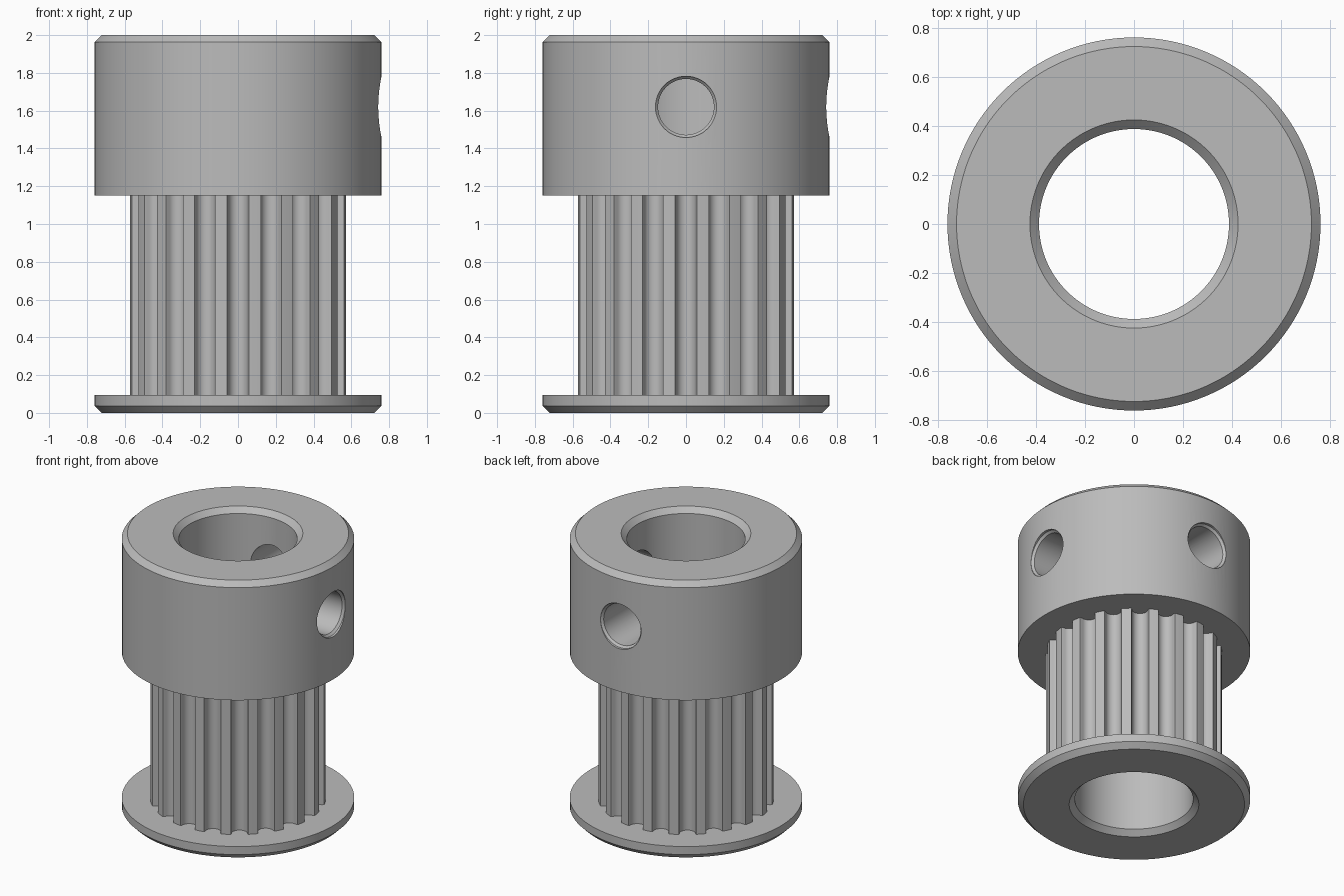
import bpy, bmesh, math
from mathutils import Matrix

cube = bpy.data.objects.get("Cube")
if cube:
    bpy.data.objects.remove(cube, do_unlink=True)

metal = bpy.data.materials.new("plain grey metal")
metal.use_nodes = True
GREY = (0.5, 0.5, 0.5, 1)
metal.diffuse_color = GREY
metal.node_tree.nodes["Principled BSDF"].inputs["Base Color"].default_value = GREY


def make_object(name, bm):
    bmesh.ops.remove_doubles(bm, verts=bm.verts, dist=1e-5)
    bmesh.ops.recalc_face_normals(bm, faces=bm.faces)
    mesh = bpy.data.meshes.new(name)
    bm.to_mesh(mesh)
    bm.free()
    mesh.materials.append(metal)
    obj = bpy.data.objects.new(name, mesh)
    bpy.context.collection.objects.link(obj)
    return obj


def lathe(name, profile, segments):
    """Turn a closed (radius, height) profile around z."""
    bm = bmesh.new()
    rings = []
    for i in range(segments):
        a = math.tau * i / segments
        rings.append([bm.verts.new((r * math.cos(a), r * math.sin(a), z)) for r, z in profile])
    n = len(profile)
    for i in range(segments):
        a, b = rings[i], rings[(i + 1) % segments]
        for j in range(n):
            k = (j + 1) % n
            if profile[j][0] or profile[k][0]:
                bm.faces.new((a[j], b[j], b[k], a[k]))
    return make_object(name, bm)


def smooth(obj):
    bpy.ops.object.select_all(action='DESELECT')
    obj.select_set(True)
    bpy.context.view_layer.objects.active = obj
    bpy.ops.object.shade_smooth_by_angle(angle=math.radians(30))


R, BORE, CORE = 0.76, 0.387, 0.48
CH = 0.037                       # chamfer size
FLANGE_TOP, HUB_BOTTOM = 0.095, 1.15

# Body: flange, core and hub turned in one piece around the bore
body = lathe("pulley_body", [
    (BORE, CH), (BORE + CH, 0), (R - CH, 0), (R, CH), (R, FLANGE_TOP),
    (CORE, FLANGE_TOP), (CORE, HUB_BOTTOM), (R, HUB_BOTTOM),
    (R, 2 - CH), (R - CH, 2), (BORE + CH, 2), (BORE, 2 - CH)], 128)

# Two set screw holes, through the left and back of the hub
for angle in (0, math.pi / 2):
    cutter = lathe("screw_hole_cutter", [
        (0, 0.2), (0.148, 0.2), (0.148, 0.727), (0.162, 0.742), (0.162, 0.9), (0, 0.9)], 48)
    cutter.data.transform(Matrix.Translation((0, 0, 1.62))
                          @ Matrix.Rotation(angle, 4, 'Z')
                          @ Matrix.Rotation(math.pi / 2, 4, 'Y'))
    cutter.hide_render = True
    cut = body.modifiers.new("screw_hole", 'BOOLEAN')
    cut.operation = 'DIFFERENCE'
    cut.solver = 'EXACT'
    cut.object = cutter
    bpy.context.view_layer.objects.active = body
    bpy.ops.object.modifier_apply(modifier=cut.name)
    bpy.data.objects.remove(cutter, do_unlink=True)
smooth(body)

# Toothed ring: rounded grooves repeated around the core
TEETH, TIP, GROOVE = 20, 0.575, 0.052
pitch = math.tau / TEETH
groove = [(-0.057, 0.572)]
for i in range(13):
    a = math.pi * (1 + i / 12)
    groove.append((GROOVE * math.cos(a), 0.557 + GROOVE * math.sin(a)))
groove.append((0.057, 0.572))

outline = []                     # (angle, radius)
for t in range(TEETH):
    outline += [(t * pitch + math.atan2(x, y), math.hypot(x, y)) for x, y in groove]
    outline.append(((t + 0.5) * pitch, TIP))

bm = bmesh.new()
z0, z1 = FLANGE_TOP - 0.02, HUB_BOTTOM + 0.02
columns = []
for a, r in outline:
    columns.append([bm.verts.new((q * math.cos(a), q * math.sin(a), z))
                    for q, z in ((r, z0), (r, z1), (CORE - 0.01, z1), (CORE - 0.01, z0))])
for i, a in enumerate(columns):
    b = columns[(i + 1) % len(columns)]
    for j in range(4):
        k = (j + 1) % 4
        bm.faces.new((a[j], b[j], b[k], a[k]))
smooth(make_object("toothed_ring", bm))
